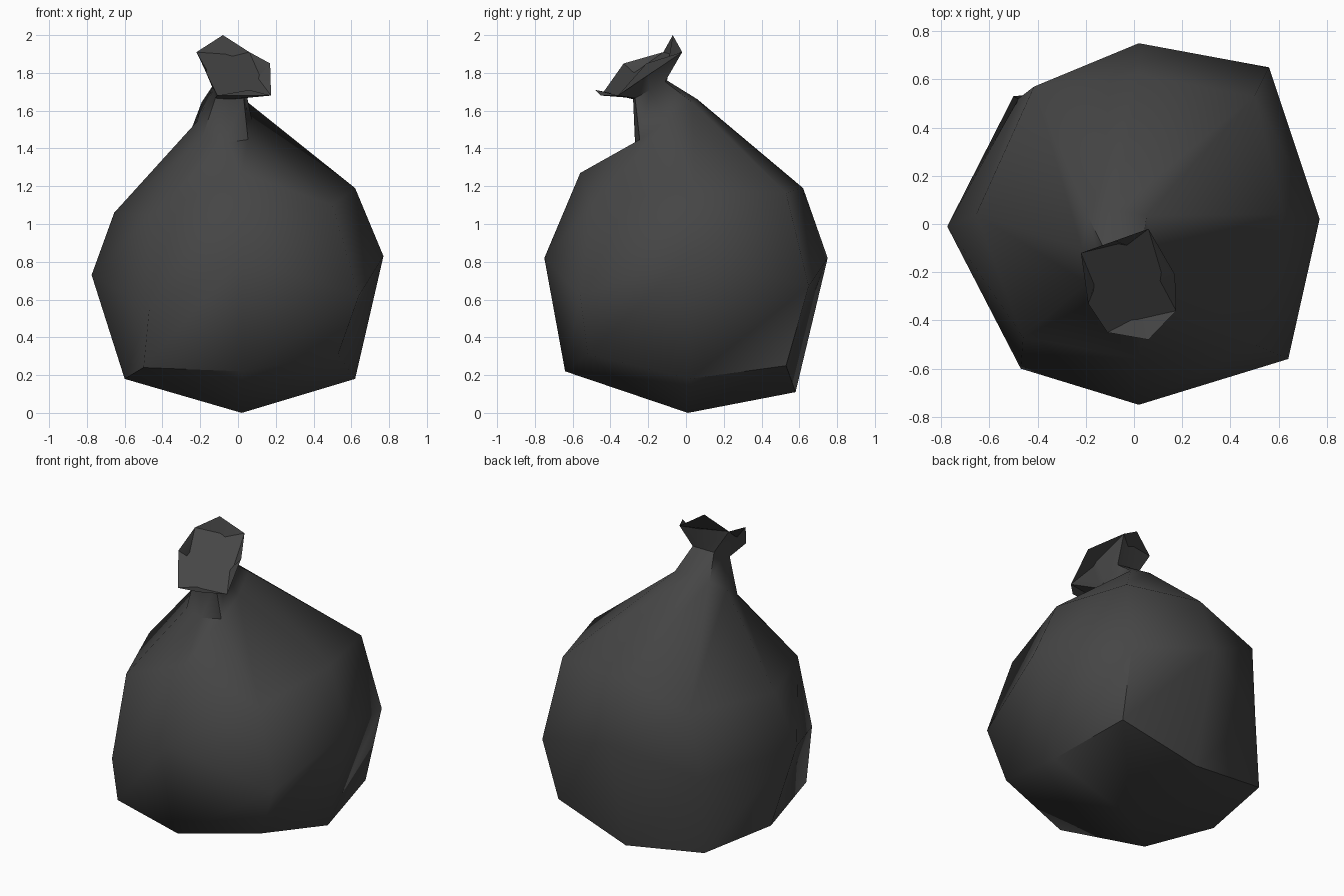
import bpy, bmesh, math
from mathutils import Vector

if "Cube" in bpy.data.objects:
    bpy.data.objects.remove(bpy.data.objects["Cube"])

# Rings run: front, front-right, right, back-right, back, back-left, left, front-left
BASE = [(.02, -.64, .22), (.53, -.52, .31), (.62, .02, .18), (.53, .53, .25),
        (.02, .58, .11), (-.5, .53, .18), (-.6, 0, .18), (-.5, -.5, .24)]
BELLY = [(.02, -.75, .82), (.64, -.56, .62), (.77, .02, .83), (.56, .65, .67),
         (.02, .75, .82), (-.48, .52, .64), (-.775, -.01, .73), (-.47, -.6, .55)]
TOP = [(.02, -.56, 1.27), (.5, -.5, 1.1), (.62, .04, 1.19), (.5, .53, 1.165),
       (.02, .62, 1.19), (-.415, .57, 1.06), (-.655, .04, 1.06), (-.46, -.47, 1.045)]
LIP = [(.06, -.48, 1.71), (.175, -.36, 1.68), (.17, -.21, 1.85), (.06, -.02, 1.91),
       (-.08, -.07, 2.0), (-.22, -.12, 1.91), (-.19, -.33, 1.85), (-.11, -.45, 1.68)]


def tilted_ring(cx, cy, cz, rx, ry, slope, corner):
    """Eight points round a squarish loop whose height rises toward the back."""
    pts = []
    for i in range(8):
        a = i * math.pi / 4
        k = corner if i % 2 else 1.0
        dx, dy = rx * k * math.sin(a), -ry * k * math.cos(a)
        pts.append((cx + dx, cy + dy, cz + slope * dy))
    return pts


SHOULDER = tilted_ring(-.07, -.105, 1.545, .145, .165, .7, 1.2)
NECK = tilted_ring(-.045, -.19, 1.71, .085, .09, .55, 1.25)

bm = bmesh.new()
rings = [[bm.verts.new(p) for p in ring]
         for ring in (BASE, BELLY, TOP, SHOULDER, NECK, LIP)]

# Sides of the bag, from base to flared lip
for low, high in zip(rings, rings[1:]):
    for i in range(8):
        j = (i + 1) % 8
        bm.faces.new((low[i], low[j], high[j], high[i]))

# Shallow pointed underside
base = rings[0]
tip = bm.verts.new((.02, .01, 0))
for i in range(0, 8, 2):
    bm.faces.new((tip, base[(i + 2) % 8], base[i + 1], base[i]))

# Closed mouth
bm.faces.new(rings[-1])
bmesh.ops.recalc_face_normals(bm, faces=bm.faces)

mesh = bpy.data.meshes.new("trash_bag")
bm.to_mesh(mesh)
bm.free()
bag = bpy.data.objects.new("trash_bag", mesh)
bpy.context.collection.objects.link(bag)

plastic = bpy.data.materials.new("black plastic")
plastic.diffuse_color = (.06, .06, .06, 1)
plastic.use_nodes = True
plastic.node_tree.nodes["Principled BSDF"].inputs["Base Color"].default_value = plastic.diffuse_color
mesh.materials.append(plastic)

# Soft bag with a crisp lip
bpy.context.view_layer.objects.active = bag
bag.select_set(True)
bpy.ops.object.shade_smooth_by_angle(angle=math.radians(60))
